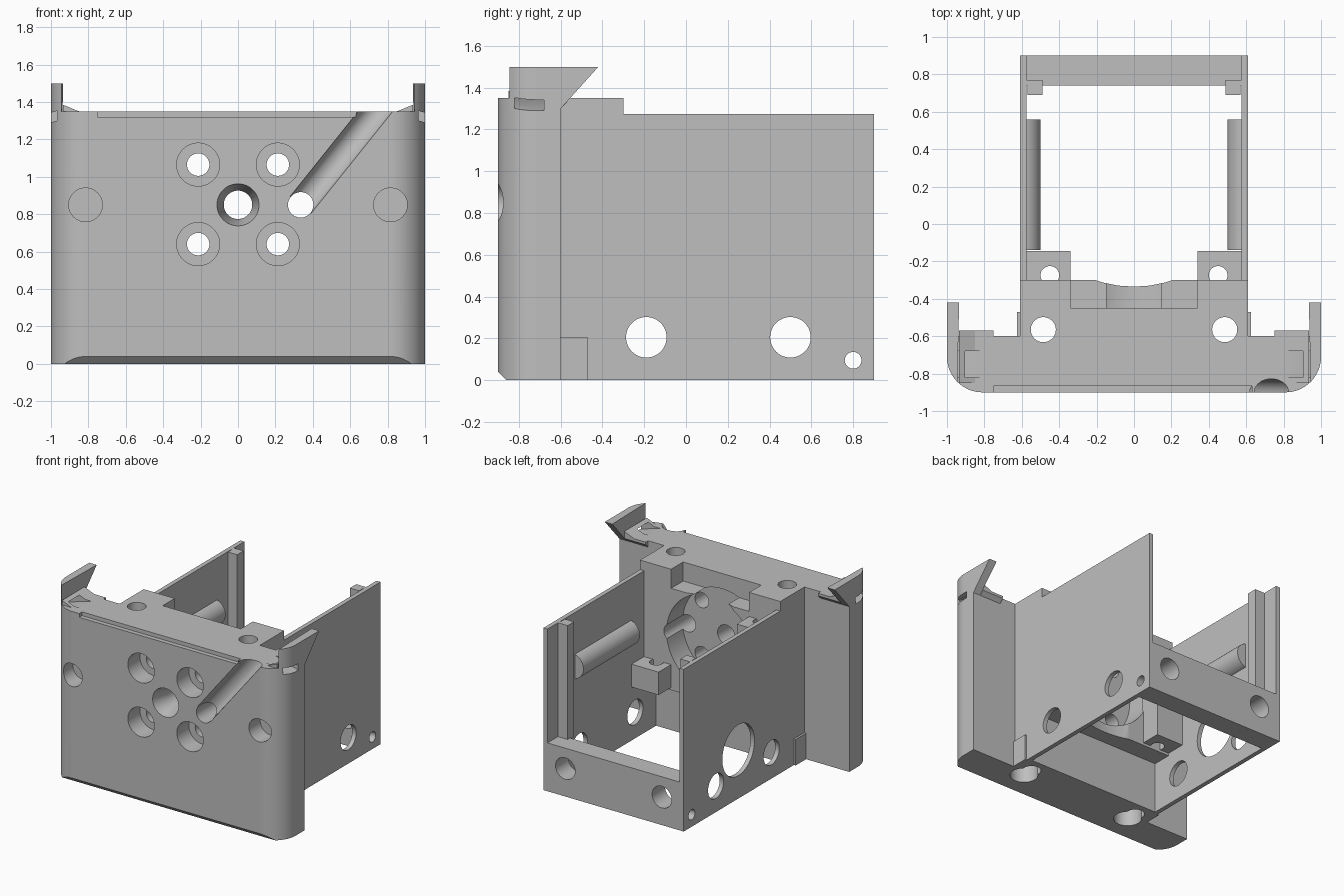
import bpy, bmesh, math
from mathutils import Vector, Matrix

old = bpy.data.objects.get("Cube")
if old:
    bpy.data.objects.remove(old, do_unlink=True)

mat = bpy.data.materials.new("plain grey")
mat.use_nodes = True
GREY = (0.52, 0.52, 0.52, 1)
mat.diffuse_color = GREY
mat.node_tree.nodes["Principled BSDF"].inputs["Base Color"].default_value = GREY
parts = []


def finish(name, bm, keep):
    bmesh.ops.recalc_face_normals(bm, faces=bm.faces)
    me = bpy.data.meshes.new(name)
    bm.to_mesh(me)
    bm.free()
    me.materials.append(mat)
    ob = bpy.data.objects.new(name, me)
    bpy.context.collection.objects.link(ob)
    if keep:
        parts.append(ob)
    else:
        ob.hide_render = True
    return ob


def prism(name, pts, axis, a, b, keep=True):
    """Extrude a flat outline along an axis from a to b."""
    place = {"x": lambda u, v: (a, u, v), "y": lambda u, v: (u, a, v),
             "z": lambda u, v: (u, v, a)}[axis]
    bm = bmesh.new()
    face = bm.faces.new([bm.verts.new(place(u, v)) for u, v in pts])
    new = bmesh.ops.extrude_face_region(bm, geom=[face])["geom"]
    shift = Vector([b - a if axis == c else 0 for c in "xyz"])
    bmesh.ops.translate(bm, vec=shift,
                        verts=[g for g in new if isinstance(g, bmesh.types.BMVert)])
    return finish(name, bm, keep)


def box(name, x, y, z, keep=True):
    return prism(name, [(x[0], y[0]), (x[1], y[0]), (x[1], y[1]), (x[0], y[1])],
                 "z", z[0], z[1], keep)


def rod(p, q, r, r2=None):
    """Round cutter between two points."""
    p, q = Vector(p), Vector(q)
    d = q - p
    m = Matrix.Translation((p + q) / 2) @ d.to_track_quat("Z", "Y").to_matrix().to_4x4()
    bm = bmesh.new()
    bmesh.ops.create_cone(bm, cap_ends=True, segments=48, radius1=r,
                          radius2=r2 or r, depth=d.length, matrix=m)
    return finish("cutter", bm, False)


def cut(targets, cutters):
    for ob in targets:
        for c in cutters:
            mod = ob.modifiers.new("cut", "BOOLEAN")
            mod.object, mod.solver = c, "EXACT"
        deps = bpy.context.evaluated_depsgraph_get()
        me = bpy.data.meshes.new_from_object(ob.evaluated_get(deps))
        ob.modifiers.clear()
        ob.data = me
    for c in cutters:
        bpy.data.objects.remove(c, do_unlink=True)


def arc(cx, cy, r, a0, a1, n=16):
    angles = [math.radians(a0 + (a1 - a0) * i / n) for i in range(n + 1)]
    return [(cx + r * math.cos(t), cy + r * math.sin(t)) for t in angles]


SIDES = (-1, 1)
R = 0.19

# Front plate with rounded corners and a thicker middle
half = arc(1 - R, -0.9 + R, R, 270, 360) + [(1, -0.6), (0.61, -0.6), (0.61, -0.45)]
outline = half + [(-x, y) for x, y in reversed(half)]
plate = prism("front_plate", outline, "z", 0, 1.35)
# Rear boss behind the plate
boss = prism("rear_boss", [(-0.61, 0.4), (0.61, 0.4), (0.61, 1.35), (0.34, 1.35), (0.34, 1.2),
                           (-0.34, 1.2), (-0.34, 1.35), (-0.61, 1.35)], "y", -0.45, -0.3)

# Mounting holes, centre bore, round recess, wire groove
cuts = [rod((0, -0.5, 0.85), (0, 0, 0.85), 0.38),
        rod((0, -1, 0.85), (0, 0, 0.85), 0.076),
        rod((0, -0.91, 0.85), (0, -0.75, 0.85), 0.115, 0.076),
        rod((0.335, -1, 0.85), (0.335, 0, 0.85), 0.068),
        rod((0.335, -0.9, 0.85), (0.815, -0.9, 1.45), 0.072)]
for sx in SIDES:
    for z in (0.64, 1.065):
        x = sx * 0.213
        cuts += [rod((x, -1, z), (x, 0, z), 0.06), rod((x, -1, z), (x, -0.75, z), 0.115)]
cut([plate, boss], cuts)

# Blind side holes, vertical bolt holes, front ledge and bottom chamfer
cuts = [box("cutter", (-0.75, 0.63), (-1, -0.865), (1.32, 1.5), False),
        prism("cutter", [(-0.91, -0.01), (-0.85, -0.01), (-0.91, 0.05)], "x", -1.1, 1.1, False)]
for sx in SIDES:
    x = sx * 0.485
    cuts += [rod((sx * 0.815, -1, 0.85), (sx * 0.815, -0.76, 0.85), 0.09),
             rod((x, -0.565, -0.1), (x, -0.565, 1.5), 0.067),
             rod((x, -0.65, -0.1), (x, -0.65, 0.2), 0.1)]
cut([plate], cuts)
cut([boss], [rod((0, 0.31, 0.3), (0, 0.31, 1.5), 0.645)])

for sx in SIDES:
    side = "left" if sx > 0 else "right"

    def flip(pts):
        return [(sx * u, v) for u, v in pts]

    # Upright ear with a sloping underside
    ear_pts = [p for p in arc(1 - R, -0.9 + R, R, 270, 360, 24) if p[0] > 0.936]
    ear = prism(side + "_ear", flip(ear_pts + [(1, -0.42), (0.935, -0.42)]), "z", 1.28, 1.5)
    cut([ear], [prism("cutter", [(-0.6, 1.2), (-0.6, 1.3), (-0.4, 1.522), (-0.4, 1.2)],
                      "x", -1.1, 1.1, False)])
    ramp = prism(side + "_ear_ramp", flip([(0.85, 1.34), (0.85, 1.35), (0.936, 1.385),
                                           (0.936, 1.34)]), "y", -0.85, -0.57)
    prism(side + "_ear_lip", [(-0.6, 1.3), (-0.57, 1.33), (-0.57, 1.35), (-0.6, 1.35)],
          "x", sx * 0.75, sx * 0.936)
    # Slanted strap slot through the corner
    slot = box("cutter", (-0.13, 0.3), (-0.07, 0.07), (-0.025, 0.025), False)
    slot.data.transform(Matrix.Translation((sx * 0.92, -0.75, 1.34))
                        @ Matrix.Rotation(0.29 if sx > 0 else math.pi - 0.29, 4, "Y"))
    cut([plate, ear, ramp], [slot])

    # Side wall with round openings
    wall = box(side + "_wall", sorted((sx * 0.575, sx * 0.61)), (-0.6, 0.9), (0, 1.275))
    holes = [(0.5, 0.205, 0.097), (-0.19, 0.205, 0.097), (0.8, 0.095, 0.04)]
    if sx < 0:
        holes.append((0.22, 0.38, 0.2))
    cut([wall], [rod((sx * 0.4, y, z), (sx * 0.8, y, z), r) for y, z, r in holes])
    # Half-round rib, rear guide rail and outer tab
    prism(side + "_rib", flip(arc(0.6, 0.85, 0.1, 100, 260, 24)), "y", -0.14, 0.56)
    prism(side + "_rail", flip([(0.57, 0.69), (0.49, 0.69), (0.49, 0.77), (0.545, 0.77),
                                (0.545, 0.74), (0.57, 0.74)]), "z", 0.37, 1.275)
    prism(side + "_rail_back", flip([(0.58, 0.74), (0.545, 0.74), (0.545, 0.77),
                                     (0.58, 0.77)]), "z", 0.37, 1.275)
    box(side + "_tab", sorted((sx * 0.6, sx * 0.625)), (-0.61, -0.47), (0, 0.205))

    # Inner bracket with a bolt hole
    top = 0.6 if sx > 0 else 1.16
    bracket = box(side + "_bracket", sorted((sx * 0.34, sx * 0.58)), (-0.31, -0.145), (0.42, top))
    cut([bracket], [rod((sx * 0.45, -0.275, 0.3), (sx * 0.45, -0.275, 1.3), 0.05)])

# Rear cross bar
bar = box("rear_bar", (-0.58, 0.58), (0.74, 0.9), (0, 0.38))
cut([bar], [rod((s * 0.42, 0.6, 0.22), (s * 0.42, 1, 0.22), 0.085) for s in SIDES]
    + [rod((-0.8, 0.8, 0.095), (0.8, 0.8, 0.095), 0.04)])

# Smooth round surfaces, keep edges crisp
bpy.ops.object.select_all(action="DESELECT")
for ob in parts:
    ob.select_set(True)
bpy.context.view_layer.objects.active = plate
bpy.ops.object.shade_smooth_by_angle(angle=math.radians(30))
for ob in parts:
    mod = ob.modifiers.new("even_normals", "WEIGHTED_NORMAL")
    mod.keep_sharp = True
